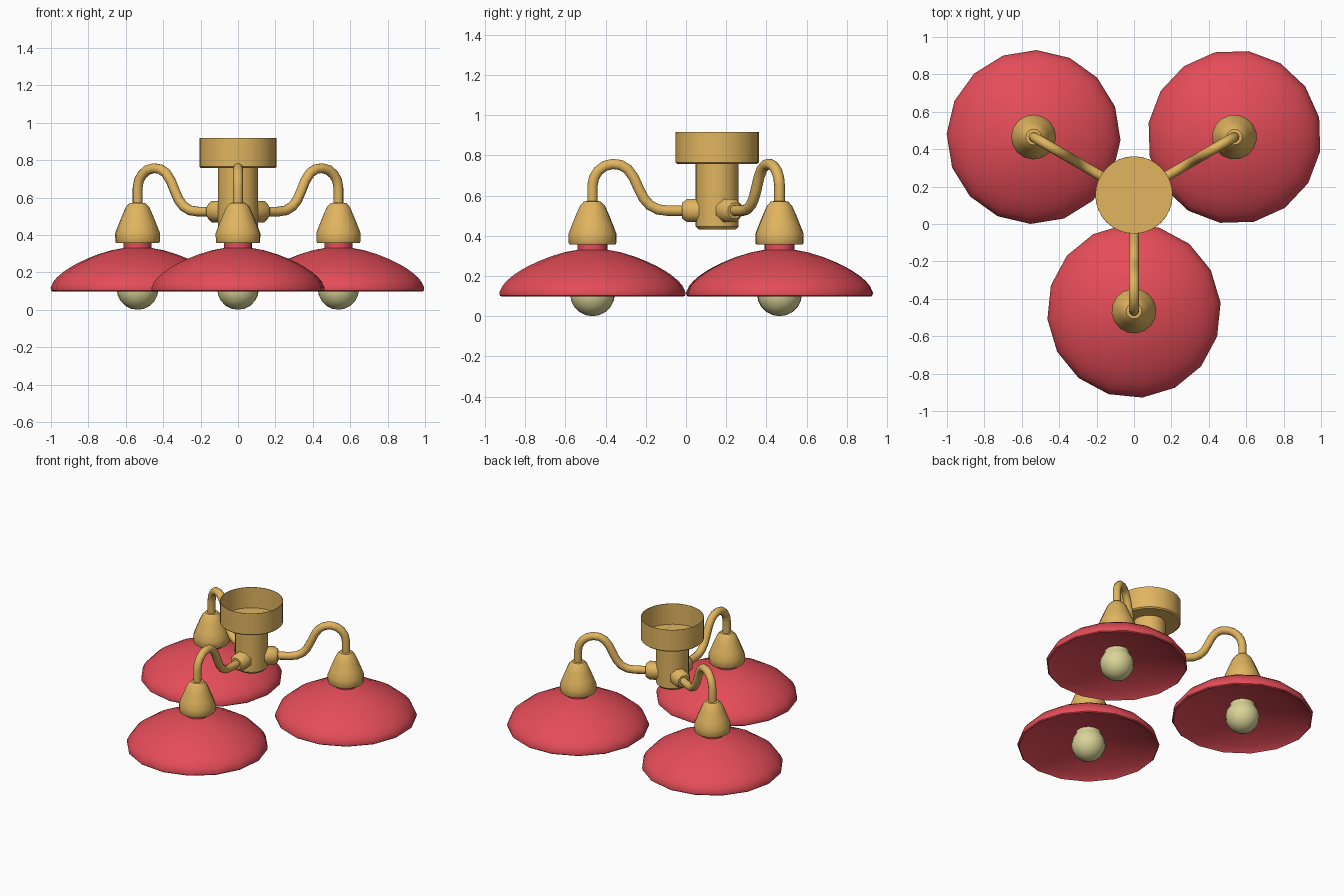
import bpy, bmesh, math
from mathutils import Matrix, Vector

if "Cube" in bpy.data.objects:
    bpy.data.objects.remove(bpy.data.objects["Cube"])


def material(name, rgb):
    m = bpy.data.materials.new(name)
    m.diffuse_color = (*rgb, 1)
    m.use_nodes = True
    m.node_tree.nodes["Principled BSDF"].inputs["Base Color"].default_value = m.diffuse_color
    return m


GOLD = material("brass", (0.75, 0.46, 0.115))
RED = material("red_enamel", (0.78, 0.073, 0.098))
CREAM = material("bulb_glass", (0.70, 0.66, 0.31))


def build(name, rings, mat, matrix, caps=(True, True), angle=35):
    """Skin a list of point rings; a ring of one point is a pole."""
    bm = bmesh.new()
    vs = [[bm.verts.new(p) for p in ring] for ring in rings]
    for a, b in zip(vs, vs[1:]):
        n = max(len(a), len(b))
        for i in range(n):
            j = (i + 1) % n
            if len(a) == 1:
                bm.faces.new((a[0], b[j], b[i]))
            elif len(b) == 1:
                bm.faces.new((a[i], a[j], b[0]))
            else:
                bm.faces.new((a[i], a[j], b[j], b[i]))
    for ring, cap in ((vs[0], caps[0]), (vs[-1], caps[1])):
        if cap and len(ring) > 2:
            bm.faces.new(ring)
    bmesh.ops.recalc_face_normals(bm, faces=bm.faces)
    me = bpy.data.meshes.new(name)
    bm.to_mesh(me)
    bm.free()
    me.materials.append(mat)
    ob = bpy.data.objects.new(name, me)
    bpy.context.collection.objects.link(ob)
    ob.matrix_world = matrix
    bpy.ops.object.select_all(action='DESELECT')
    ob.select_set(True)
    bpy.context.view_layer.objects.active = ob
    bpy.ops.object.shade_smooth_by_angle(angle=math.radians(angle))
    return ob


def lathe(name, profile, mat, matrix, sides=16, phase=0.0, **kw):
    """Turn (radius, z) points around the local z axis."""
    rings = []
    for r, z in profile:
        if r == 0:
            rings.append([(0, 0, z)])
        else:
            rings.append([(r * math.cos(phase + math.tau * i / sides),
                           r * math.sin(phase + math.tau * i / sides), z)
                          for i in range(sides)])
    return build(name, rings, mat, matrix, **kw)


def tube(name, path, radius, mat, matrix, sides=10):
    """Sweep a circle along (x, z) points lying in the local xz plane."""
    pts = [Vector((x, 0, z)) for x, z in path]
    rings = []
    for k, p in enumerate(pts):
        t = (pts[min(k + 1, len(pts) - 1)] - pts[max(k - 1, 0)]).normalized()
        side = Vector((0, 1, 0))
        up = t.cross(side)
        rings.append([p + radius * (math.cos(a) * side + math.sin(a) * up)
                      for a in (math.tau * i / sides for i in range(sides))])
    return build(name, rings, mat, matrix, angle=50)


HUB = Matrix.Translation((0, 0.155, 0))
REACH = 0.62

# ceiling cup, open at the top, and the column below it
lathe("ceiling_cup", [(0, 0.757), (0.198, 0.757), (0.207, 0.765), (0.207, 0.917),
                      (0.204, 0.917), (0.204, 0.768), (0, 0.768)], GOLD, HUB, 32)
lathe("column", [(0, 0.431), (0.092, 0.431), (0.107, 0.447), (0.107, 0.76)],
      GOLD, HUB, 32)

ARM = [(0.10, 0.525), (0.25, 0.525), (0.295, 0.531), (0.335, 0.552), (0.365, 0.586),
       (0.39, 0.635), (0.415, 0.69), (0.445, 0.731), (0.48, 0.752), (0.52, 0.757),
       (0.56, 0.747), (0.592, 0.722), (0.612, 0.69), (0.62, 0.65), (0.62, 0.56)]
BOSS = [(0.062, 0.08), (0.062, 0.15), (0.042, 0.175)]
SOCKET = [(0, 0.357), (0.115, 0.357), (0.119, 0.364), (0.12, 0.41), (0.102, 0.456),
          (0.08, 0.51), (0.062, 0.55), (0.042, 0.571), (0, 0.574)]
# shade: outer dome, rolled rim, shallow inner dome
SHADE = [(0.075, 0.37), (0.075, 0.33), (0.14, 0.318), (0.215, 0.295), (0.27, 0.273),
         (0.325, 0.247), (0.365, 0.224), (0.40, 0.20), (0.43, 0.174), (0.45, 0.15),
         (0.465, 0.118), (0.463, 0.103), (0.455, 0.097), (0.445, 0.105), (0.40, 0.128),
         (0.31, 0.16), (0.20, 0.187), (0.10, 0.203), (0, 0.207)]
BULB = [(0, 0.0)] + [(0.112 * math.sin(a), 0.112 - 0.112 * math.cos(a))
                     for a in (math.pi * i / 10 for i in range(1, 7))]
BULB += [(0.09, 0.175), (0.083, 0.19), (0.082, 0.21)]

# three identical arms with lamps
for tag, deg in (("front", -90), ("right", 30), ("left", 150)):
    arm = HUB @ Matrix.Rotation(math.radians(deg), 4, 'Z')
    lamp = arm @ Matrix.Translation((REACH, 0, 0))
    boss = arm @ Matrix.Translation((0, 0, 0.525)) @ Matrix.Rotation(math.pi / 2, 4, 'Y')
    ph = math.radians(5.5)
    lathe(tag + "_arm_boss", BOSS, GOLD, boss, 8, math.pi / 8, angle=50)
    tube(tag + "_arm", ARM, 0.027, GOLD, arm)
    lathe(tag + "_socket", SOCKET, GOLD, lamp, 16, ph)
    lathe(tag + "_shade", SHADE, RED, lamp, 16, ph, angle=45)
    lathe(tag + "_bulb", BULB, CREAM, lamp, 16, ph, angle=60)
